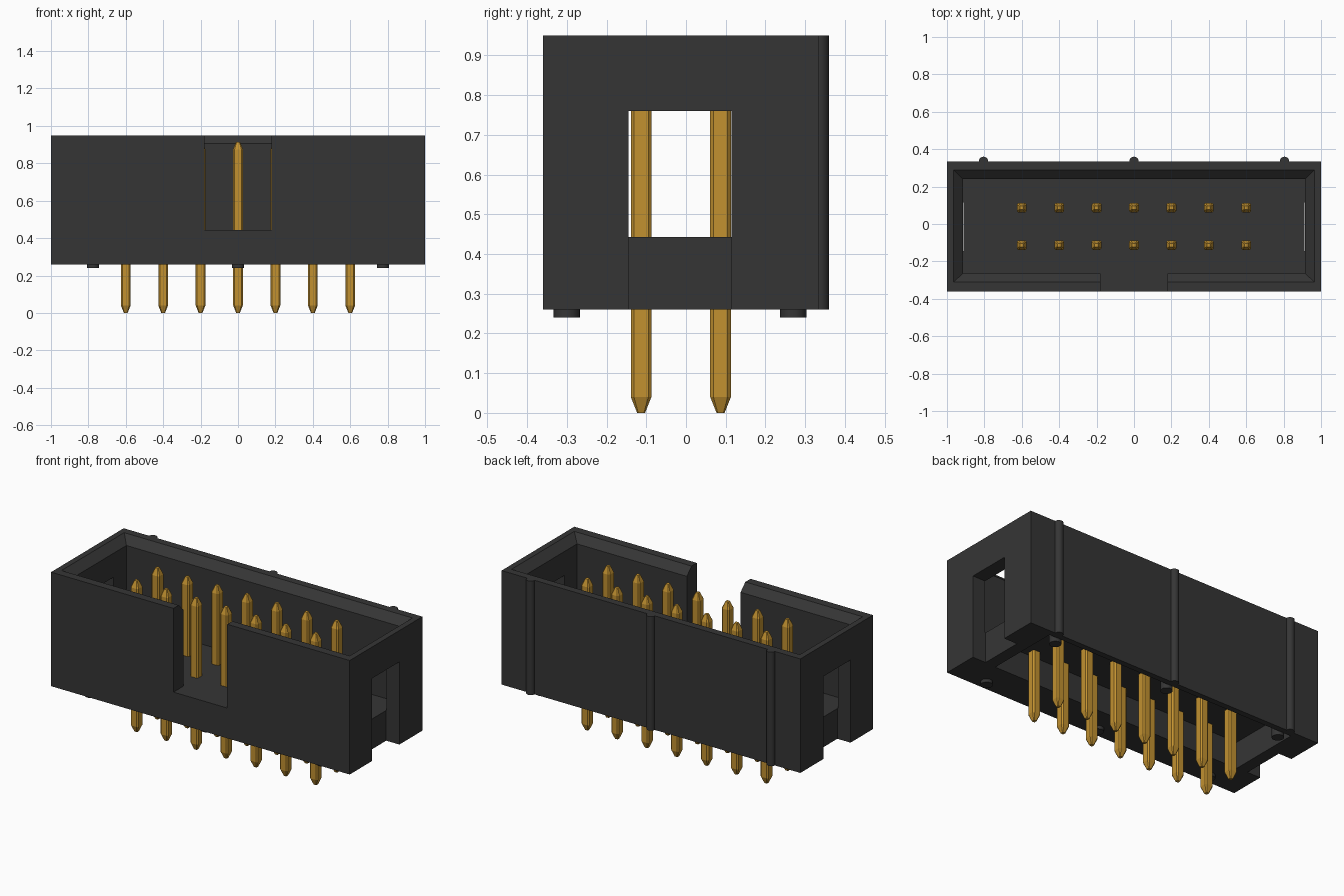
import bpy, bmesh, math

old = bpy.data.objects.get("Cube")
if old:
    bpy.data.objects.remove(old, do_unlink=True)


def make_material(name, colour, metallic=0.0):
    mat = bpy.data.materials.new(name)
    mat.use_nodes = True
    mat.diffuse_color = colour
    mat.node_tree.nodes["Principled BSDF"].inputs["Base Color"].default_value = colour
    return mat


plastic = make_material("black plastic", (0.036, 0.036, 0.036, 1))
gold = make_material("gold metal", (0.54, 0.285, 0.03, 1))


def add_object(name, bm, mat):
    bmesh.ops.recalc_face_normals(bm, faces=bm.faces)
    mesh = bpy.data.meshes.new(name)
    bm.to_mesh(mesh)
    bm.free()
    obj = bpy.data.objects.new(name, mesh)
    bpy.context.collection.objects.link(obj)
    mesh.materials.append(mat)
    return obj


def loft(name, rings, mat):
    """Closed solid through rings of equal point count."""
    bm = bmesh.new()
    loops = [[bm.verts.new(p) for p in ring] for ring in rings]
    for low, high in zip(loops, loops[1:]):
        for i in range(len(low)):
            j = (i + 1) % len(low)
            bm.faces.new((low[i], low[j], high[j], high[i]))
    bm.faces.new(loops[0][::-1])
    bm.faces.new(loops[-1])
    return add_object(name, bm, mat)


def rect(x0, x1, y0, y1, z):
    return [(x0, y0, z), (x1, y0, z), (x1, y1, z), (x0, y1, z)]


def box(name, x0, x1, y0, y1, z0, z1, mat=plastic):
    return loft(name, [rect(x0, x1, y0, y1, z0), rect(x0, x1, y0, y1, z1)], mat)


def cylinder(name, x, y, radius, z0, z1, sides=20):
    def ring(z):
        return [(x + radius * math.cos(math.tau * i / sides),
                 y + radius * math.sin(math.tau * i / sides), z) for i in range(sides)]
    obj = loft(name, [ring(z0), ring(z1)], plastic)
    bpy.context.view_layer.objects.active = obj
    obj.select_set(True)
    bpy.ops.object.shade_smooth_by_angle(angle=math.radians(40))
    obj.select_set(False)
    return obj


# Shrouded housing
BOTTOM, FLOOR, TOP = 0.26, 0.443, 0.95
housing = box("housing", -1, 1, -0.36, 0.335, BOTTOM, TOP)

cutters = [
    # Cavity with a chamfered lip
    loft("cavity_cutter", [
        rect(-0.915, 0.915, -0.265, 0.24, FLOOR),
        rect(-0.915, 0.915, -0.265, 0.24, 0.905),
        rect(-0.965, 0.965, -0.31, 0.29, TOP),
        rect(-0.965, 0.965, -0.31, 0.29, TOP + 0.1)], plastic),
    # Keying notch in the front wall
    box("notch_cutter", -0.18, 0.18, -0.5, -0.2, FLOOR, 1.1),
    # Hollow underside
    box("underside_cutter", -0.84, 0.84, -0.15, 0.3, 0.1, 0.42),
]
# Latch windows in both ends, running down to the bottom edge
for side in (-1, 1):
    a, b = sorted((side * 0.912, side * 1.2))
    cutters.append(box("window_cutter", a, b, -0.145, 0.115, 0.1, 0.76))

bpy.context.view_layer.objects.active = housing
for cutter in cutters:
    mod = housing.modifiers.new("cut", "BOOLEAN")
    mod.operation = "DIFFERENCE"
    mod.solver = "EXACT"
    mod.object = cutter
    bpy.ops.object.modifier_apply(modifier=mod.name)
    bpy.data.objects.remove(cutter, do_unlink=True)

# Round ribs down the back wall
for x in (-0.805, 0, 0.805):
    cylinder("back_rib", x, 0.335, 0.025, BOTTOM, TOP)

# Standoff feet
for x in (-0.775, 0, 0.775):
    for y in (-0.3, 0.27):
        cylinder("standoff_foot", x, y, 0.033, 0.24, 0.43)


# Contact pins: square bars with bevelled corners and tapered ends
def pin_ring(x, y, half, bevel, z):
    inner = half - bevel
    corners = [(inner, -half), (half, -inner), (half, inner), (inner, half),
               (-inner, half), (-half, inner), (-half, -inner), (-inner, -half)]
    return [(x + dx, y + dy, z) for dx, dy in corners]


for column in range(-3, 4):
    for y in (-0.113, 0.087):
        x = column * 0.2
        loft("contact_pin", [
            pin_ring(x, y, 0.01, 0.003, 0),
            pin_ring(x, y, 0.026, 0.008, 0.04),
            pin_ring(x, y, 0.026, 0.008, 0.875),
            pin_ring(x, y, 0.01, 0.003, 0.915)], gold)
